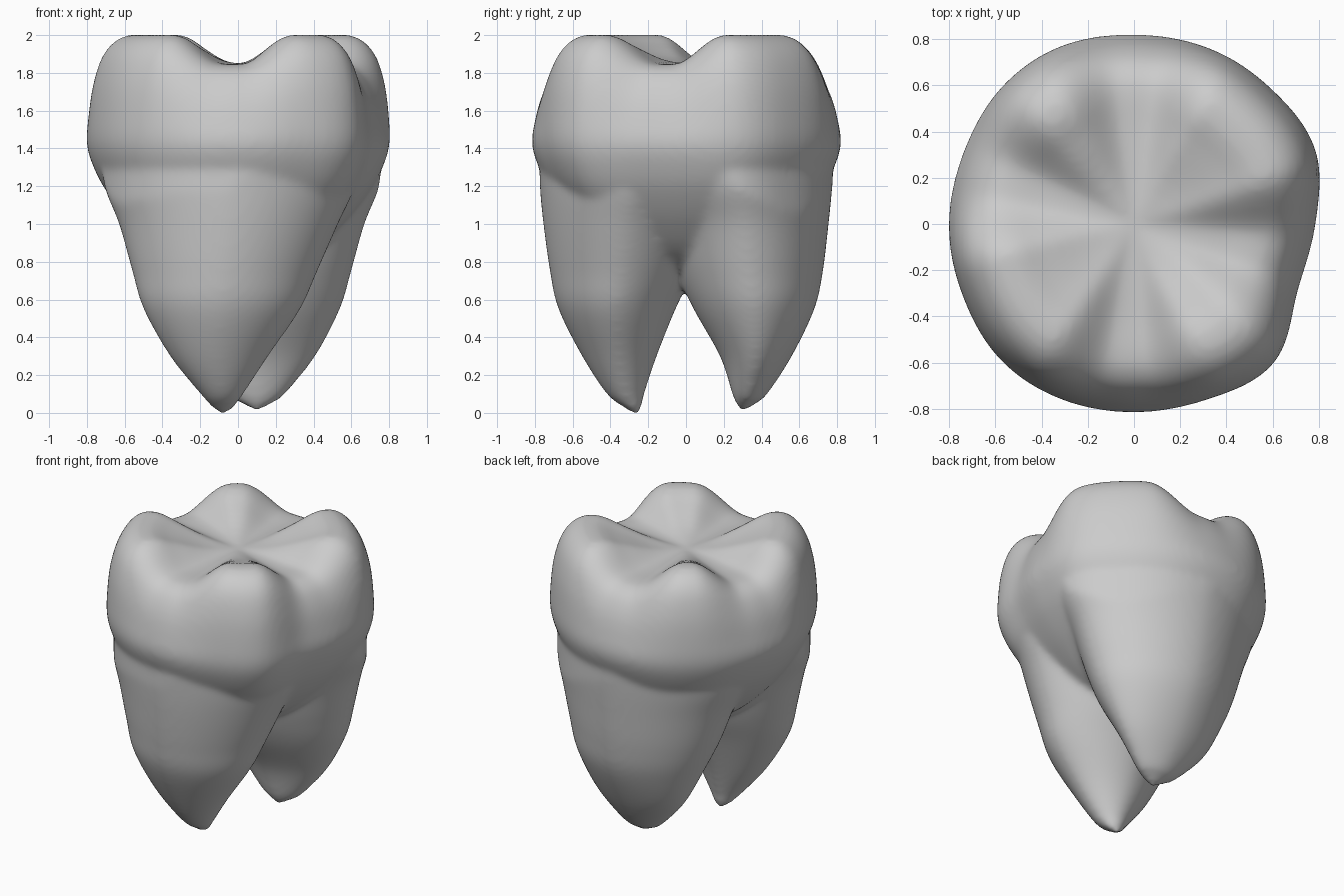
import bpy, bmesh, math

if "Cube" in bpy.data.objects:
    bpy.data.objects.remove(bpy.data.objects["Cube"], do_unlink=True)

SEGMENTS = 96


def spline(a, b, c, d, t):
    """Catmull-Rom blend between b and c."""
    return b + 0.5 * t * (c - a + t * (2 * a - 5 * b + 4 * c - d + t * (3 * (b - c) + d - a)))


def resample(rows, steps=6):
    """Smoothly subdivide a list of profile rows."""
    out = []
    last = len(rows) - 1
    for i in range(last):
        quad = [rows[max(0, min(last, i + k))] for k in (-1, 0, 1, 2)]
        for s in range(steps):
            out.append([spline(*column, s / steps) for column in zip(*quad)])
    return out + [list(rows[-1])]


def loft(bm, rows, point):
    """Skin rings of points into a closed body."""
    rings = []
    for row in resample(rows):
        rings.append([bm.verts.new(point(row, math.tau * i / SEGMENTS))
                      for i in range(SEGMENTS)])
    for low, high in zip(rings, rings[1:]):
        for i in range(SEGMENTS):
            j = (i + 1) % SEGMENTS
            bm.faces.new((low[i], low[j], high[j], high[i]))
    bm.faces.new(rings[0][::-1])
    bm.faces.new(rings[-1])


# Crown outline radii, counter-clockwise from +x
OUTLINE = [.785, .845, .83, .825, .82, .83, .82, .80,
           .80, .80, .82, .82, .815, .82, .85, .765]
# Directions of the grooves between the four cusps
GROOVES = [math.radians(a) for a in (-12, 90, 162, 267)]


def outline(angle):
    n = len(OUTLINE)
    i, t = divmod(angle % math.tau / math.tau * n, 1)
    return spline(*(OUTLINE[(int(i) + k) % n] for k in (-1, 0, 1, 2)), t)


def cusp(angle):
    """0 in a groove, 1 on a cusp."""
    value = 1
    for groove in GROOVES:
        gap = abs((angle - groove + math.pi) % math.tau - math.pi)
        t = max(0, min(1, (math.degrees(gap) - 5) / 28))
        value *= t * t * (3 - 2 * t)
    return value


def crown_point(row, angle):
    f_cusp, z_cusp, f_groove, z_groove = row
    c = cusp(angle)
    r = outline(angle) * (f_groove + (f_cusp - f_groove) * c)
    return r * math.cos(angle), r * math.sin(angle), z_groove + (z_cusp - z_groove) * c


# Radius fraction and height, on a cusp and in a groove
CROWN = [
    (.15, .7, .15, .7),
    (.48, .84, .48, .84),
    (.70, 1.0, .70, 1.0),
    (.86, 1.16, .86, 1.16),
    (.95, 1.29, .95, 1.29),
    (1.0, 1.42, 1.0, 1.42),
    (1.0, 1.57, .98, 1.55),
    (.975, 1.75, .935, 1.68),
    (.915, 1.9, .865, 1.78),
    (.81, 1.985, .78, 1.83),
    (.67, 2.0, .68, 1.845),
    (.50, 1.95, .50, 1.845),
    (.25, 1.88, .25, 1.848),
    (.02, 1.85, .02, 1.85),
]

# Root sections: height, x range, y range
FRONT_ROOT = [
    (-.01, -.09, -.07, -.27, -.25),
    (.03, -.14, -.02, -.33, -.235),
    (.1, -.20, .03, -.42, -.22),
    (.3, -.36, .16, -.55, -.155),
    (.55, -.50, .33, -.675, -.055),
    (.75, -.56, .42, -.72, .04),
    (1.0, -.63, .53, -.755, .13),
    (1.2, -.71, .62, -.775, .22),
    (1.4, -.75, .66, -.79, .28),
]
BACK_ROOT = [
    (.01, .09, .11, .29, .31),
    (.05, .02, .18, .265, .37),
    (.1, -.06, .25, .245, .43),
    (.3, -.24, .41, .18, .56),
    (.55, -.37, .54, .04, .68),
    (.75, -.46, .60, -.05, .725),
    (1.0, -.55, .67, -.13, .755),
    (1.2, -.64, .75, -.22, .775),
    (1.4, -.68, .78, -.28, .79),
]


def narrow(v):
    return math.copysign(abs(v) ** 1.12, v)


def root_point(row, angle):
    z, x0, x1, y0, y1 = row
    x = (x0 + x1 + (x1 - x0) * narrow(math.cos(angle))) / 2
    y = (y0 + y1 + (y1 - y0) * narrow(math.sin(angle))) / 2
    # Keep the neck just inside the crown
    fit = min(1, .95 * outline(math.atan2(y, x)) / math.hypot(x, y))
    return x * fit, y * fit, z


# Crown with a front and a back root
bm = bmesh.new()
loft(bm, CROWN, crown_point)
loft(bm, FRONT_ROOT, root_point)
loft(bm, BACK_ROOT, root_point)
bmesh.ops.recalc_face_normals(bm, faces=bm.faces)
mesh = bpy.data.meshes.new("molar_tooth")
bm.to_mesh(mesh)
bm.free()
tooth = bpy.data.objects.new("molar_tooth", mesh)
bpy.context.collection.objects.link(tooth)

# Fuse the bodies and soften the seams
remesh = tooth.modifiers.new("fuse", 'REMESH')
remesh.mode = 'VOXEL'
remesh.voxel_size = .018
remesh.use_smooth_shade = True
soften = tooth.modifiers.new("soften", 'SMOOTH')
soften.factor = .5
soften.iterations = 14

# Plain grey enamel
enamel = bpy.data.materials.new("light_grey_enamel")
enamel.use_nodes = True
colour = (.6, .6, .6, 1)
enamel.diffuse_color = colour
enamel.node_tree.nodes["Principled BSDF"].inputs["Base Color"].default_value = colour
mesh.materials.append(enamel)
